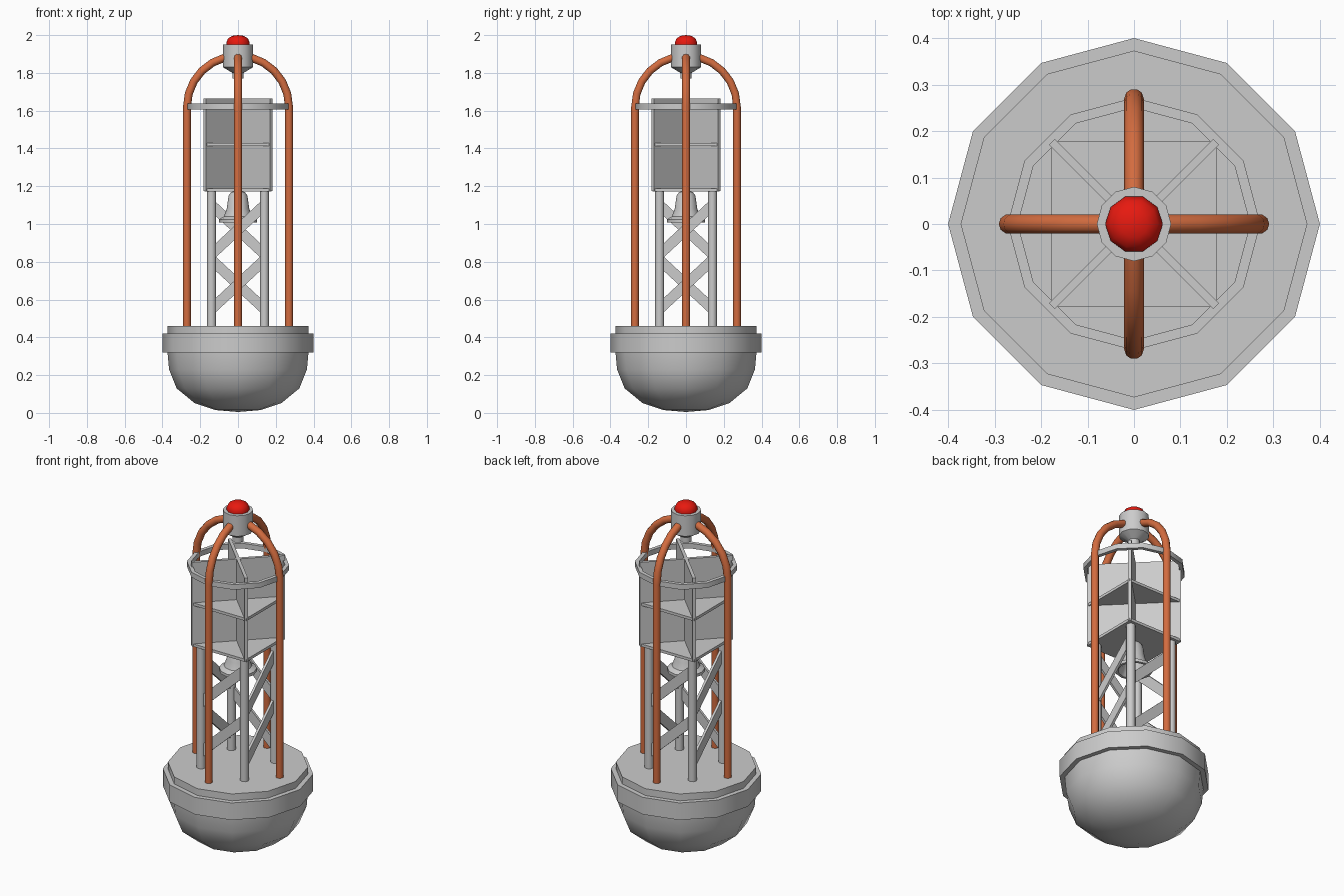
import bpy, bmesh, math
from mathutils import Matrix, Vector

if "Cube" in bpy.data.objects:
    bpy.data.objects.remove(bpy.data.objects["Cube"])


def material(name, rgb):
    m = bpy.data.materials.new(name)
    m.diffuse_color = (*rgb, 1)
    m.use_nodes = True
    m.node_tree.nodes["Principled BSDF"].inputs["Base Color"].default_value = m.diffuse_color
    return m


ORANGE = material("orange_paint", (0.65, 0.15, 0.05))
RED = material("red_lens", (0.8, 0.01, 0.005))


def add(name, bm, mat=None, smooth=None):
    bmesh.ops.recalc_face_normals(bm, faces=bm.faces)
    me = bpy.data.meshes.new(name)
    bm.to_mesh(me)
    bm.free()
    ob = bpy.data.objects.new(name, me)
    bpy.context.collection.objects.link(ob)
    if mat:
        me.materials.append(mat)
    if smooth:
        bpy.ops.object.select_all(action='DESELECT')
        ob.select_set(True)
        bpy.context.view_layer.objects.active = ob
        bpy.ops.object.shade_smooth_by_angle(angle=math.radians(smooth))
    return ob


def lathe(name, profile, sides=12, mat=None, smooth=35, closed=False):
    """Spin an (r, z) profile round the z axis."""
    bm = bmesh.new()
    vs = [bm.verts.new((r, 0, z)) for r, z in profile]
    pairs = list(zip(vs, vs[1:])) + ([(vs[-1], vs[0])] if closed else [])
    edges = [bm.edges.new(p) for p in pairs]
    bmesh.ops.spin(bm, geom=vs + edges, cent=(0, 0, 0), axis=(0, 0, 1),
                   angle=math.tau, steps=sides, use_merge=True)
    bmesh.ops.remove_doubles(bm, verts=bm.verts, dist=1e-4)
    return add(name, bm, mat, smooth)


def box(name, size, matrix):
    bm = bmesh.new()
    bmesh.ops.create_cube(bm, size=1, matrix=matrix @ Matrix.Diagonal((*size, 1)))
    return add(name, bm)


def rot(angle, axis='Z'):
    return Matrix.Rotation(angle, 4, axis)


# Floating hull with its fender band
lathe("hull", [(0, 0.005), (0.12, 0.015), (0.23, 0.052), (0.325, 0.13), (0.365, 0.23),
               (0.373, 0.32), (0.40, 0.32), (0.40, 0.42), (0.373, 0.42),
               (0.373, 0.46), (0, 0.46)])

# Orange arched guard tubes
arch = [(0.27, 0.45)] + [(0.27 * math.cos(math.radians(a)), 1.62 + 0.27 * math.sin(math.radians(a)))
                         for a in range(0, 76, 15)]
for i in range(4):
    cu = bpy.data.curves.new("guard_tube", 'CURVE')
    cu.dimensions = '3D'
    cu.bevel_depth = 0.021
    cu.bevel_resolution = 3
    cu.use_fill_caps = True
    sp = cu.splines.new('POLY')
    sp.points.add(len(arch) - 1)
    for p, (r, z) in zip(sp.points, arch):
        p.co = (*(rot(i * math.pi / 2) @ Vector((r, 0, z))), 1)
    ob = bpy.data.objects.new("guard_tube", cu)
    bpy.context.collection.objects.link(ob)
    cu.materials.append(ORANGE)
    bpy.ops.object.select_all(action='DESELECT')
    ob.select_set(True)
    bpy.context.view_layer.objects.active = ob
    bpy.ops.object.convert(target='MESH')
    bpy.ops.object.shade_smooth_by_angle(angle=math.radians(50))

# Lantern housing and red lens
lathe("lantern_housing", [(0, 1.77), (0.03, 1.77), (0.03, 1.80), (0.08, 1.83),
                          (0.08, 1.95), (0, 1.95)], smooth=40)
lathe("lantern_lens", [(0, 1.94), (0.06, 1.94), (0.062, 1.962), (0.052, 1.983),
                       (0.03, 1.996), (0, 2.0)], 10, RED, 40)

# Top ring joining the tubes
lathe("top_ring", [(0.25, 1.607), (0.272, 1.607), (0.272, 1.637), (0.25, 1.637)], closed=True)

# Radar reflector: crossed plates and two shelves
for a in (45, 135):
    box("reflector_plate", (0.50, 0.018, 0.49), Matrix.Translation((0, 0, 1.42)) @ rot(math.radians(a)))
for z in (1.18, 1.42):
    box("reflector_shelf", (0.355, 0.355, 0.016), Matrix.Translation((0, 0, z)))

# Lattice tower: legs and two parallel braces per side
for i in range(4):
    turn = rot(i * math.pi / 2)
    bm = bmesh.new()
    bmesh.ops.create_cone(bm, cap_ends=True, segments=8, radius1=0.024, radius2=0.024, depth=0.73,
                          matrix=turn @ Matrix.Translation((0.14, -0.14, 0.815)))
    add("tower_leg", bm, smooth=50)
    for z in (0.68, 0.97):
        box("tower_brace", (0.375, 0.014, 0.055),
            turn @ Matrix.Translation((0, -0.14, z)) @ rot(-math.atan2(0.26, 0.28), 'Y'))

# Bell hanging under the reflector
lathe("bell", [(0, 1.175), (0.035, 1.17), (0.05, 1.15), (0.06, 1.08), (0.075, 1.04), (0.10, 1.025),
               (0.10, 1.008), (0.085, 1.008), (0.062, 1.04), (0.045, 1.14), (0, 1.155)])
